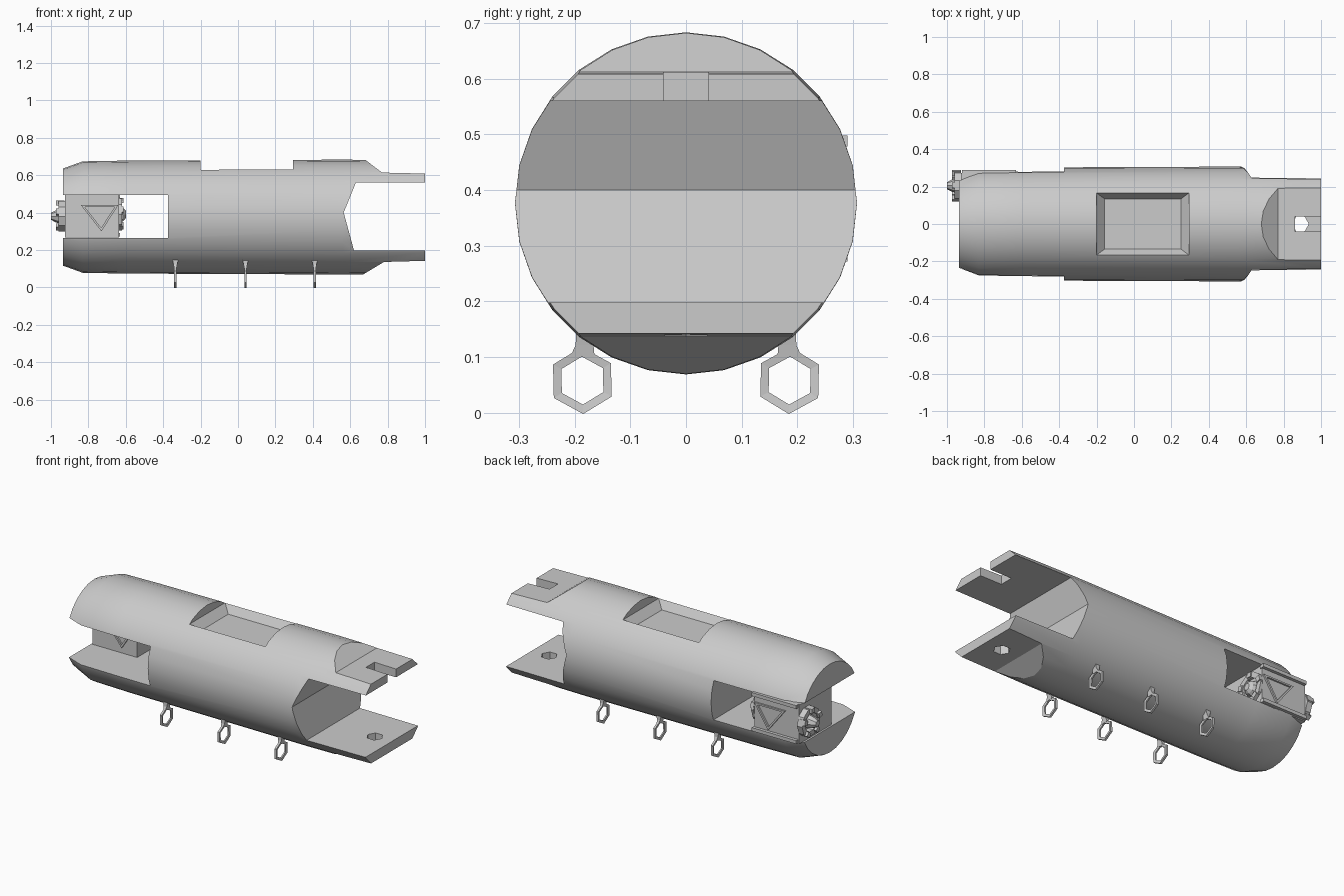
import bpy, bmesh, math
from mathutils import Vector, Matrix

cube = bpy.data.objects.get("Cube")
if cube:
    bpy.data.objects.remove(cube, do_unlink=True)

grey = bpy.data.materials.new("plain_grey")
grey.use_nodes = True
grey.diffuse_color = (0.6, 0.6, 0.6, 1)
grey.node_tree.nodes["Principled BSDF"].inputs["Base Color"].default_value = (0.6, 0.6, 0.6, 1)


def make(name, bm):
    bmesh.ops.recalc_face_normals(bm, faces=bm.faces)
    mesh = bpy.data.meshes.new(name)
    bm.to_mesh(mesh)
    bm.free()
    mesh.materials.append(grey)
    ob = bpy.data.objects.new(name, mesh)
    bpy.context.collection.objects.link(ob)
    return ob


def loft(name, rings, closed=False):
    """Skin a list of point rings; cap the ends, or join last to first."""
    bm = bmesh.new()
    rows = [[bm.verts.new(p) for p in ring] for ring in rings]
    n = len(rows[0])
    pairs = list(zip(rows, rows[1:])) + ([(rows[-1], rows[0])] if closed else [])
    for a, b in pairs:
        for i in range(n):
            j = (i + 1) % n
            bm.faces.new((a[i], a[j], b[j], b[i]))
    if not closed:
        bm.faces.new(rows[0])
        bm.faces.new(rows[-1])
    return make(name, bm)


def x_ring(x, r, y, z, sides, turn=0):
    angles = [math.tau * i / sides + turn for i in range(sides)]
    return [(x, y + r * math.cos(a), z + r * math.sin(a)) for a in angles]


def lathe_x(name, profile, y, z, sides, closed=False):
    return loft(name, [x_ring(x, r, y, z, sides) for x, r in profile], closed)


def prism_y(name, points, half=0.5):
    return loft(name, [[(x, y, z) for x, z in points] for y in (-half, half)])


def box(name, lo, hi):
    return loft(name, [[(lo[0], lo[1], z), (hi[0], lo[1], z),
                        (hi[0], hi[1], z), (lo[0], hi[1], z)] for z in (lo[2], hi[2])])


def cut(target, cutter):
    mod = target.modifiers.new("cut", "BOOLEAN")
    mod.operation, mod.solver, mod.object = "DIFFERENCE", "EXACT", cutter
    bpy.context.view_layer.objects.active = target
    bpy.ops.object.modifier_apply(modifier=mod.name)
    bpy.data.objects.remove(cutter, do_unlink=True)


def smooth(ob, angle=30):
    bpy.ops.object.select_all(action="DESELECT")
    ob.select_set(True)
    bpy.context.view_layer.objects.active = ob
    bpy.ops.object.shade_smooth_by_angle(angle=math.radians(angle))


# Tubular body with a chamfered end
body = lathe_x("body", [(-0.935, 0.26), (-0.83, 0.298), (-0.6, 0.302),
                        (0.56, 0.307), (1.0, 0.303)], 0, 0.376, 28)

# Open side slot, pointed end mouth, and flats that thin the two tongues
cut(body, prism_y("slot_cutter", [(-1.1, 0.265), (-0.375, 0.265), (-0.375, 0.495), (-1.1, 0.495)]))
cut(body, prism_y("mouth_cutter", [(0.63, 0.56), (0.565, 0.4), (0.62, 0.198), (1.1, 0.198), (1.1, 0.56)]))
cut(body, prism_y("upper_flat_cutter", [(0.67, 0.69), (0.77, 0.614), (1.1, 0.606), (1.1, 0.8), (0.67, 0.8)]))
cut(body, prism_y("lower_flat_cutter", [(0.66, 0.064), (0.78, 0.136), (1.1, 0.145), (1.1, -0.1), (0.66, -0.1)]))

# Latch notch in the upper tongue and hole in the lower one
cut(body, box("notch_cutter", (0.86, -0.04, 0.5), (1.1, 0.04, 0.7)))
hole = [[(0.89 + 0.045 * math.cos(math.tau * i / 6), 0.045 * math.sin(math.tau * i / 6), z)
         for i in range(6)] for z in (0.05, 0.3)]
cut(body, loft("hole_cutter", hole))

# Hatch recess on top with sloping walls
recess = [[(0.047 + sx * w, sy * d, z) for sx, sy in ((-1, -1), (1, -1), (1, 1), (-1, 1))]
          for w, d, z in ((0.205, 0.135, 0.585), (0.247, 0.166, 0.63), (0.247, 0.166, 0.75))]
cut(body, loft("hatch_cutter", recess))
smooth(body, 25)

# Drive box in the slot, with a triangular brace on both long sides
box("drive_box", (-0.925, -0.03, 0.266), (-0.635, 0.272, 0.495))
for side, y in (("front", -0.034), ("back", 0.276)):
    tri = [(-0.84, 0.44), (-0.64, 0.44), (-0.73, 0.3)]
    mid = Vector((-0.737, 0.393))
    rings = []
    for k, dy in ((1, -0.006), (1, 0.006), (0.8, 0.006), (0.8, -0.006)):
        pts = [mid + (Vector(p) - mid) * k for p in tri]
        rings.append([(p.x, y + dy, p.y) for p in pts])
    loft(side + "_brace", rings, closed=True)

# Raised edge strips on the outer side of the box
for name, z in (("upper_edge_strip", 0.478), ("lower_edge_strip", 0.272)):
    box(name, (-0.92, 0.26, z), (-0.63, 0.29, z + 0.02))

# Toothed wheels at both ends of the box
def wheel(name, x, direction, y, z, r, depth):
    rim = lathe_x(name + "_rim", [(x, r), (x + direction * 0.45 * depth, r),
                                  (x + direction * 0.45 * depth, 0.65 * r), (x, 0.65 * r)],
                  y, z, 10, closed=True)
    lathe_x(name + "_hub", [(x, 0.5 * r), (x + direction * 0.6 * depth, 0.4 * r),
                            (x + direction * depth, 0.22 * r)], y, z, 8)
    for i in range(5):
        a = math.tau * i / 5 + 0.3
        knob = bmesh.new()
        spot = Vector((x + direction * 0.35 * depth, y + 0.83 * r * math.cos(a), z + 0.83 * r * math.sin(a)))
        size = Matrix.Diagonal((0.6 * depth, 0.3 * r, 0.35 * r, 1))
        bmesh.ops.create_cube(knob, size=1, matrix=Matrix.Translation(spot) @ Matrix.Rotation(a, 4, "X") @ size)
        make(f"{name}_knob_{i + 1}", knob)
    return rim


wheel("outer_wheel", -0.925, -1, 0.205, 0.38, 0.085, 0.075)
wheel("inner_wheel", -0.635, 1, 0.19, 0.39, 0.09, 0.035)

# Six hanging lugs: thin hexagonal rings, each on a short neck
for side, s in (("left", 1), ("right", -1)):
    for i, x in enumerate((-0.335, 0.04, 0.41)):
        name = f"lug_{side}_{i + 1}"
        yc, zc = s * 0.186, 0.058
        lathe_x(name + "_ring", [(x - 0.006, 0.06), (x + 0.006, 0.06),
                                 (x + 0.004, 0.043), (x - 0.004, 0.043)], yc, zc, 6, closed=True)
        for v in bpy.data.objects[name + "_ring"].data.vertices:
            c = Vector((x, yc, zc))
            v.co = c + Matrix.Rotation(s * 0.5, 3, "X") @ (v.co - c)
        loft(name + "_neck", [[(x - h, s * (y - w), z), (x + h, s * (y - w), z),
                               (x + h, s * (y + w), z), (x - h, s * (y + w), z)]
                              for y, z, w, h in ((0.186, 0.1, 0.022, 0.006),
                                                 (0.182, 0.122, 0.016, 0.01),
                                                 (0.175, 0.16, 0.022, 0.018))])
